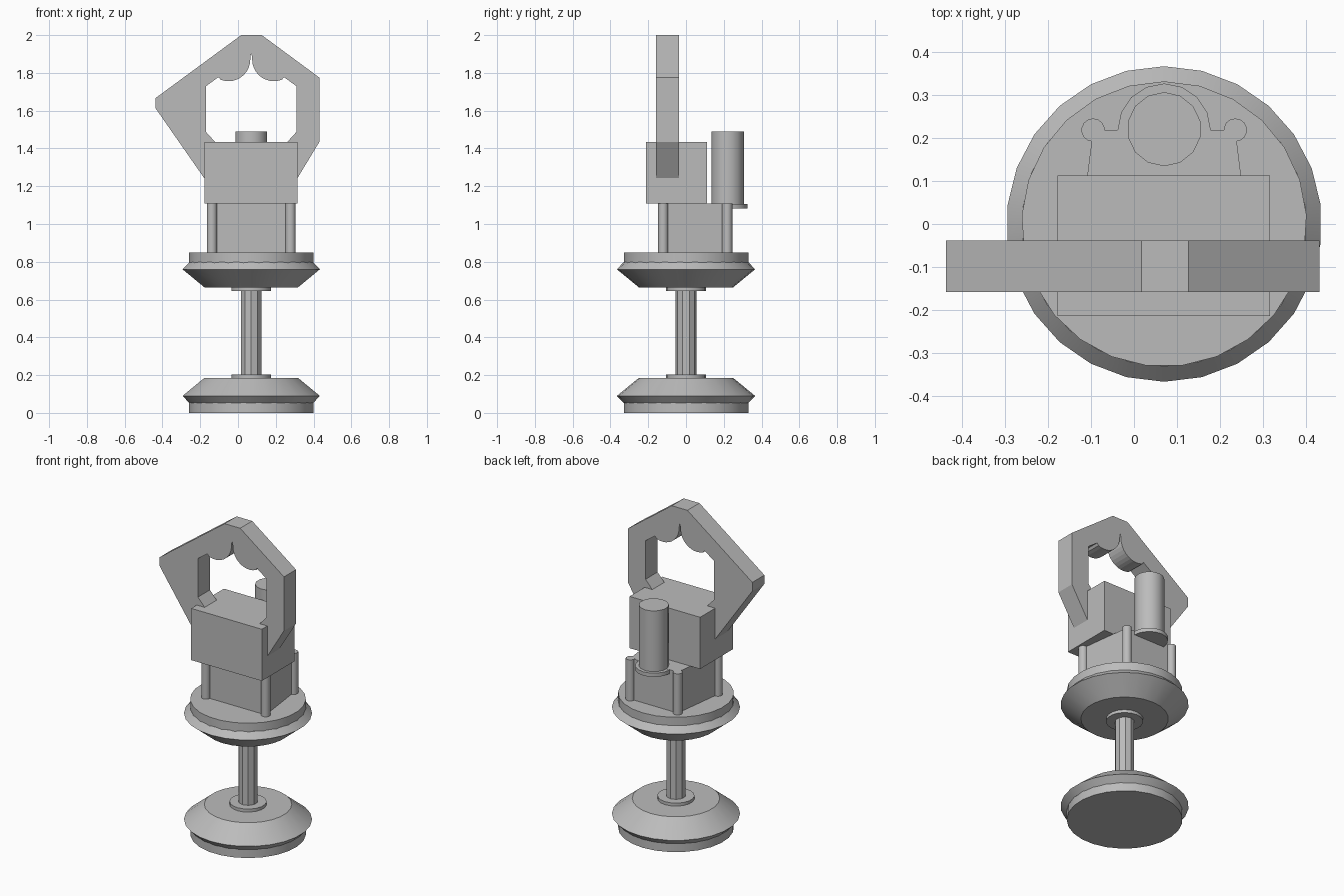
import bpy, bmesh
from math import pi, sin, cos, radians

old = bpy.data.objects.get("Cube")
if old:
    bpy.data.objects.remove(old, do_unlink=True)

grey = bpy.data.materials.new("plain_grey")
grey.use_nodes = True
GREY = (0.5, 0.5, 0.5, 1)
grey.diffuse_color = GREY
grey.node_tree.nodes["Principled BSDF"].inputs["Base Color"].default_value = GREY

AXIS = 0.07  # x of the main axis


def finish(name, bm, smooth=False):
    bmesh.ops.recalc_face_normals(bm, faces=bm.faces)
    mesh = bpy.data.meshes.new(name)
    bm.to_mesh(mesh)
    bm.free()
    obj = bpy.data.objects.new(name, mesh)
    bpy.context.collection.objects.link(obj)
    mesh.materials.append(grey)
    if smooth:
        bpy.ops.object.select_all(action='DESELECT')
        obj.select_set(True)
        bpy.context.view_layer.objects.active = obj
        bpy.ops.object.shade_smooth_by_angle(angle=radians(30))
    return obj


def turned(name, profile, sides, x=AXIS, y=0.0):
    """Solid of revolution from (radius, height) pairs, capped at both ends."""
    bm = bmesh.new()
    rings = []
    for r, z in profile:
        angles = [pi / 2 + 2 * pi * i / sides for i in range(sides)]
        rings.append([bm.verts.new((x + r * cos(a), y + r * sin(a), z)) for a in angles])
    for low, high in zip(rings, rings[1:]):
        for i in range(sides):
            j = (i + 1) % sides
            bm.faces.new((low[i], low[j], high[j], high[i]))
    bm.faces.new(rings[0])
    bm.faces.new(rings[-1])
    return finish(name, bm, True)


def cylinder(name, r, z0, z1, sides, x=AXIS, y=0.0):
    return turned(name, [(r, z0), (r, z1)], sides, x, y)


def prism(name, loops, to_3d, depth):
    """Extrude a flat outline, with optional holes, along the depth vector."""
    bm = bmesh.new()
    edges = []
    for loop in loops:
        vs = [bm.verts.new(to_3d(*p)) for p in loop]
        edges += [bm.edges.new((vs[i - 1], vs[i])) for i in range(len(vs))]
    bmesh.ops.triangle_fill(bm, edges=edges, use_beauty=True)
    ext = bmesh.ops.extrude_face_region(bm, geom=bm.faces[:], use_keep_orig=True)
    moved = [v for v in ext["geom"] if isinstance(v, bmesh.types.BMVert)]
    bmesh.ops.translate(bm, verts=moved, vec=depth)
    bmesh.ops.dissolve_limit(bm, angle_limit=0.01, verts=bm.verts[:], edges=bm.edges[:])
    return finish(name, bm)


# Two flanged discs, the upper one upside down, with washers and a shaft
cone = [(0.33, 0.052), (0.366, 0.09), (0.25, 0.185)]
for label, place in (("lower", lambda z: z), ("upper", lambda z: 0.85 - z)):
    cylinder(label + "_disc_rim", 0.331, place(0), place(0.056), 25)
    turned(label + "_disc_cone", [(r, place(z)) for r, z in cone], 26)
    cylinder(label + "_washer", 0.106, place(0.18), place(0.204), 18)
cylinder("shaft", 0.056, 0.19, 0.66, 10)

# Tapered pedestal with a post at each corner
FRONT_Y, BACK_Y = -0.121, 0.218
corners = [(AXIS - 0.208, FRONT_Y), (AXIS + 0.208, FRONT_Y),
           (AXIS + 0.165, BACK_Y), (AXIS - 0.165, BACK_Y)]
prism("pedestal", [corners], lambda x, y: (x, y, 0.84), (0, 0, 0.268))
for name, (x, y) in zip(("front_right", "front_left", "back_left", "back_right"), corners):
    cylinder(name + "_post", 0.027, 0.84, 1.109, 14, x, y)

# Rear motor on its flange
cylinder("motor_flange", 0.108, 1.083, 1.107, 16, AXIS, BACK_Y)
cylinder("motor", 0.086, 1.1, 1.49, 14, AXIS, BACK_Y + 0.002)

# Gear box
box = [(-0.177, -0.213), (0.315, -0.213), (0.315, 0.112), (-0.177, 0.112)]
prism("gear_box", [box], lambda x, y: (x, y, 1.109), (0, 0, 0.326))

# Ring handle with a scalloped opening
outer = [(-0.177, 1.24), (0.313, 1.24), (0.431, 1.435), (0.431, 1.775),
         (0.126, 2.0), (0.017, 2.0), (-0.436, 1.667), (-0.436, 1.612)]
half = [(-0.09, 1.4), (-0.169, 1.487), (-0.169, 1.73), (-0.103, 1.778)]
for i in range(11):
    a = radians(-112 + 11.2 * i)
    half.append((-0.05 + 0.115 * cos(a), 1.871 + 0.115 * sin(a)))
half.append((0.068, 1.9))
opening = half + [(2 * AXIS - 0.006 + 0.006 - x, z) for x, z in reversed(half)]
prism("ring_handle", [outer, opening], lambda x, z: (x, -0.158, z), (0, 0.12, 0))
